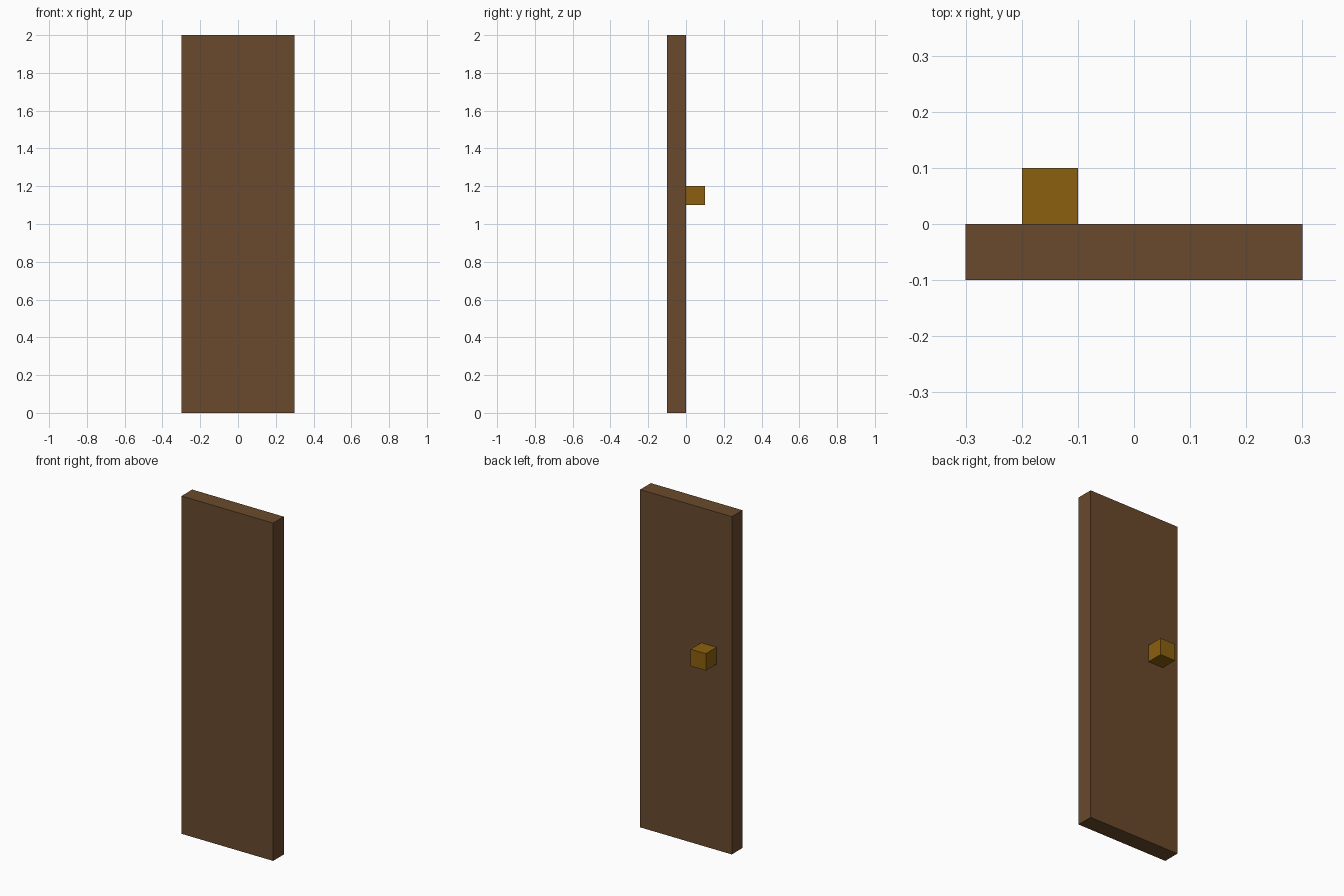
import bpy
import bmesh
from mathutils import Vector

if "Cube" in bpy.data.objects:
    bpy.data.objects.remove(bpy.data.objects["Cube"])


def make_material(name, rgb):
    mat = bpy.data.materials.new(name)
    mat.diffuse_color = (*rgb, 1.0)
    mat.use_nodes = True
    mat.node_tree.nodes["Principled BSDF"].inputs["Base Color"].default_value = mat.diffuse_color
    return mat


def make_box(name, low, high, mat):
    """Flat-shaded box spanning two opposite corners."""
    low, high = Vector(low), Vector(high)
    bm = bmesh.new()
    bmesh.ops.create_cube(bm, size=1.0)
    bmesh.ops.scale(bm, vec=high - low, verts=bm.verts)
    mesh = bpy.data.meshes.new(name)
    bm.to_mesh(mesh)
    bm.free()
    mesh.materials.append(mat)
    obj = bpy.data.objects.new(name, mesh)
    obj.location = (low + high) / 2
    bpy.context.collection.objects.link(obj)
    return obj


wood = make_material("brown wood", (0.144, 0.068, 0.026))
brass = make_material("dark brass", (0.258, 0.117, 0.0044))

# Door slab
make_box("door_panel", (-0.3, -0.1, 0.0), (0.3, 0.0, 2.0), wood)

# Square knob on the back face
make_box("door_knob", (-0.2, 0.0, 1.1), (-0.1, 0.1, 1.2), brass)
